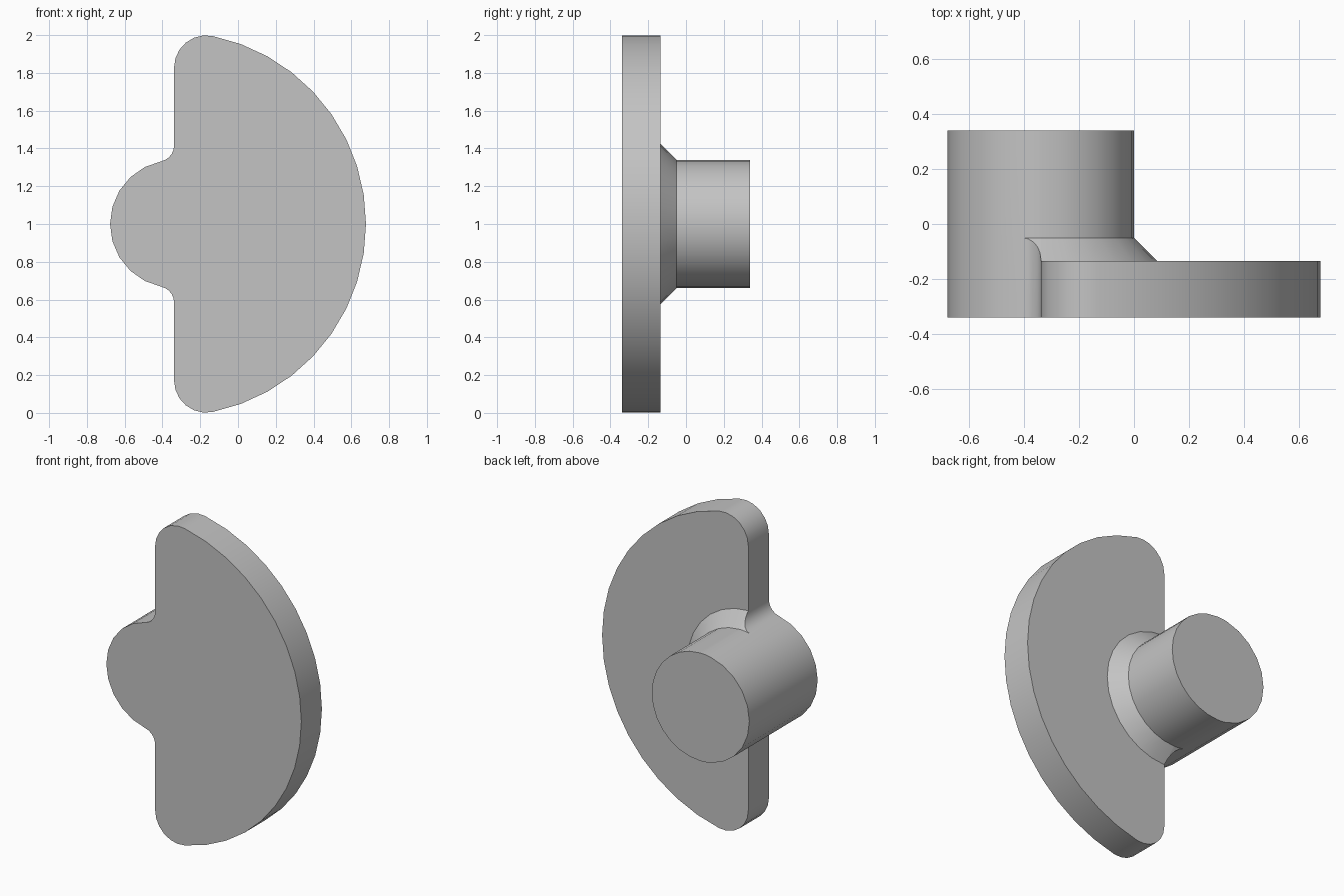
import bpy, bmesh
from math import sin, cos, pi, atan2, hypot, sqrt

if "Cube" in bpy.data.objects:
    bpy.data.objects.remove(bpy.data.objects["Cube"])

# Main dimensions, with the pin axis at (AXIS_X, AXIS_Z)
AXIS_X, AXIS_Z = -0.3385, 1.0
PIN_R, WEB_R = 0.339, 1.016
CORNER, FILLET = 0.17, 0.085
FRONT, WEB_BACK, COLLAR_TOP, PIN_END = -0.339, -0.135, -0.05, 0.339
COLLAR_R = PIN_R + COLLAR_TOP - WEB_BACK


def arc(cu, cv, r, a0, a1, n):
    return [(cu + r * cos(a0 + (a1 - a0) * i / n),
             cv + r * sin(a0 + (a1 - a0) * i / n)) for i in range(n + 1)]


def mirror(points):
    return [(u, -v) for u, v in reversed(points)]


def height(p):
    """Depth where the outline wall meets the web back or the 45 degree collar."""
    return min(max(WEB_BACK + COLLAR_R - hypot(*p), WEB_BACK), COLLAR_TOP)


bm = bmesh.new()
cache = {}


def face(points):
    """Make a face from (u, v, y) points, sharing vertices and dropping repeats."""
    verts = []
    for u, v, y in points:
        key = (round(u, 5) + 0.0, round(v, 5) + 0.0, round(y, 5) + 0.0)
        if key not in cache:
            cache[key] = bm.verts.new((AXIS_X + u, y, AXIS_Z + v))
        if cache[key] not in verts:
            verts.append(cache[key])
    if len(verts) > 2:
        bm.faces.new(verts)


def at(points, y):
    return [(u, v, y) for u, v in points]


def strip(low, high, closed=False):
    for i in range(len(low) - (0 if closed else 1)):
        j = (i + 1) % len(low)
        face([low[i], low[j], high[j], high[i]])


# Upper half of the outline: web arc, rounded corner, concave fillet, pin lobe
corner_v = sqrt((WEB_R - CORNER) ** 2 - CORNER ** 2)
corner_a = atan2(corner_v, CORNER)
fillet_v = sqrt((PIN_R + FILLET) ** 2 - FILLET ** 2)
lobe_a = atan2(fillet_v, -FILLET)
web = arc(0, 0, WEB_R, 0, corner_a, 9)
web += arc(CORNER, corner_v, CORNER, corner_a, pi, 6)[1:] + [(0, COLLAR_R)]
fillet = arc(-FILLET, fillet_v, FILLET, 0, lobe_a - pi, 5)
lobe = arc(0, 0, PIN_R, lobe_a, 2 * pi - lobe_a, 10)
outline = web + fillet + lobe[1:-1] + mirror(fillet) + mirror(web)[:-1]

# Front face and outer walls
face(at(outline, FRONT))
strip(at(outline, FRONT), [(u, v, height((u, v))) for u, v in outline], True)

# Back face of the web, cut around the collar
base = arc(0, 0, COLLAR_R, pi / 2, -pi / 2, 14)
face(at(mirror(web)[:-1] + web + base[1:-1], WEB_BACK))

# Conical collar, trimmed by the concave fillets
rim = fillet[::-1] + base + mirror(fillet[::-1])
ring = [(u * PIN_R / hypot(u, v), v * PIN_R / hypot(u, v)) for u, v in rim]
strip([(u, v, height((u, v))) for u, v in rim], at(ring, COLLAR_TOP))

# Pin wall and end cap
pin = ring[:-1] + lobe[::-1][:-1]
strip(at(pin, COLLAR_TOP), at(pin, PIN_END), True)
face(at(pin, PIN_END))

bmesh.ops.recalc_face_normals(bm, faces=bm.faces[:])
mesh = bpy.data.meshes.new("crank_web_with_pin")
bm.to_mesh(mesh)
bm.free()

# Plain grey material
grey = bpy.data.materials.new("plain grey")
grey.use_nodes = True
colour = (0.55, 0.55, 0.55, 1)
grey.diffuse_color = colour
grey.node_tree.nodes["Principled BSDF"].inputs["Base Color"].default_value = colour
mesh.materials.append(grey)

obj = bpy.data.objects.new("crank_web_with_pin", mesh)
bpy.context.collection.objects.link(obj)
bpy.ops.object.select_all(action='DESELECT')
obj.select_set(True)
bpy.context.view_layer.objects.active = obj
bpy.ops.object.shade_smooth_by_angle(angle=pi / 6)
